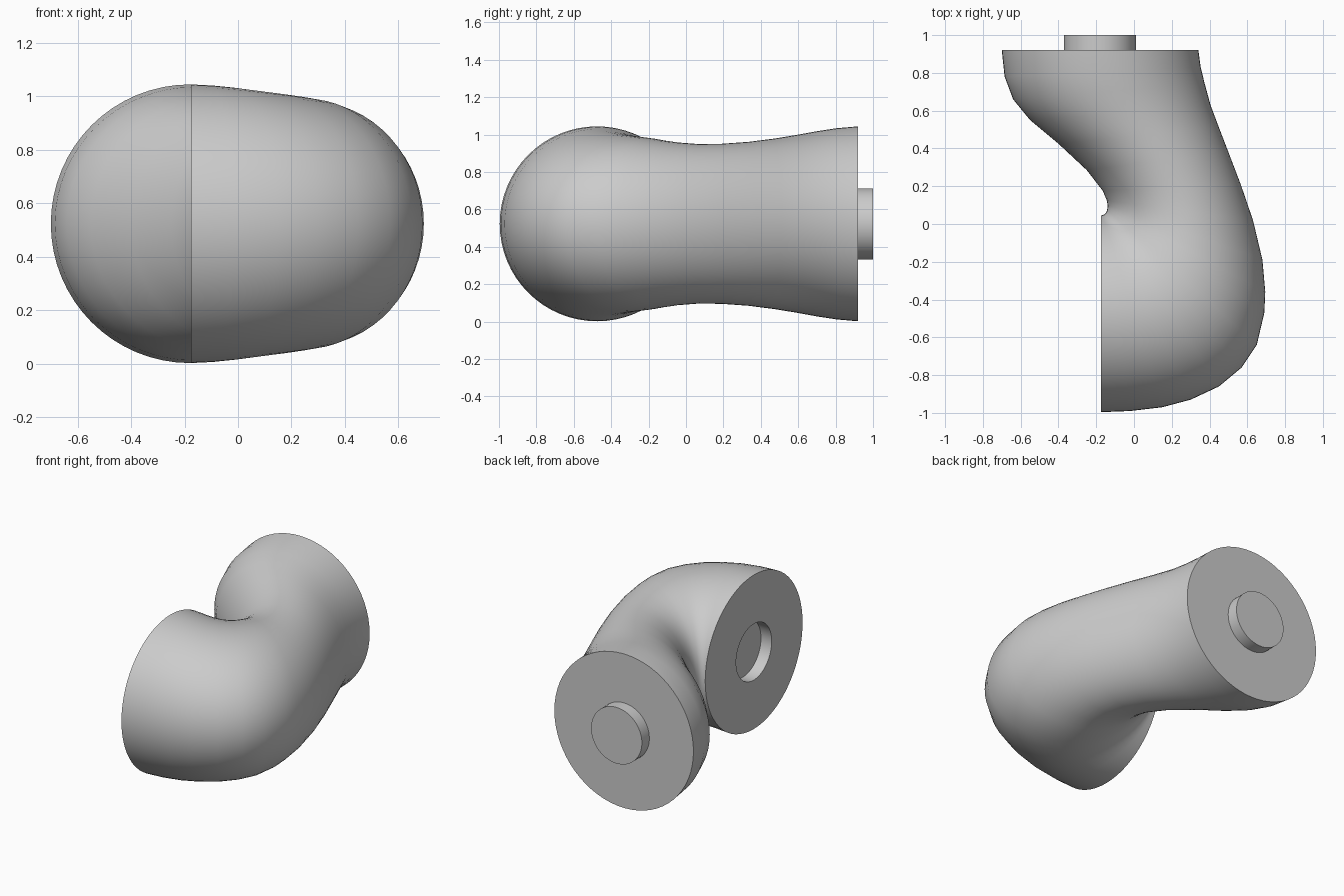
import bpy, bmesh, math
from mathutils import Vector

SEG = 64
ZC = 0.523          # height of the centre line
R, PEG = 0.521, 0.19

# Sections of the bent body: outer x, y, inner x, y, half height
sections = [
    (-0.175, -0.996, -0.175, 0.045, R),
    (-0.02, -0.99, -0.170, 0.046, 0.517),
    (0.15, -0.97, -0.164, 0.048, 0.508),
    (0.30, -0.93, -0.157, 0.051, 0.497),
    (0.45, -0.86, -0.151, 0.057, 0.486),
    (0.57, -0.76, -0.146, 0.064, 0.476),
    (0.65, -0.64, -0.143, 0.073, 0.468),
    (0.69, -0.47, -0.141, 0.082, 0.457),
    (0.695, -0.36, -0.14, 0.091, 0.447),
    (0.68, -0.19, -0.14, 0.102, 0.435),
    (0.63, 0.02, -0.144, 0.125, 0.426),
    (0.565, 0.21, -0.165, 0.175, 0.428),
    (0.50, 0.38, -0.25, 0.285, 0.438),
    (0.45, 0.51, -0.40, 0.425, 0.455),
    (0.405, 0.63, -0.55, 0.55, 0.475),
    (0.375, 0.74, -0.64, 0.66, 0.495),
    (0.353, 0.83, -0.685, 0.78, 0.511),
    (0.341, 0.92, -0.70, 0.92, R),
]

# Socket sunk into the side face, and peg standing on the back face
mid = -0.4755
socket = [(x, mid - PEG, x, mid + PEG, PEG) for x in (-0.095, -0.175)]
peg = [(-0.18 + PEG, y, -0.18 - PEG, y, PEG) for y in (0.92, 1.0)]


def ring(bm, s):
    outer, inner = Vector((s[0], s[1], ZC)), Vector((s[2], s[3], ZC))
    centre, half = (outer + inner) / 2, (outer - inner) / 2
    return [bm.verts.new(centre + half * math.cos(a) + Vector((0, 0, s[4] * math.sin(a))))
            for a in (2 * math.pi * i / SEG for i in range(SEG))]


# Loft socket, body and peg as one closed skin
bm = bmesh.new()
rings = [ring(bm, s) for s in socket + sections + peg]
for a, b in zip(rings, rings[1:]):
    for i in range(SEG):
        j = (i + 1) % SEG
        bm.faces.new((a[i], a[j], b[j], b[i]))
bm.faces.new(rings[0])
bm.faces.new(rings[-1])
bmesh.ops.recalc_face_normals(bm, faces=bm.faces)

mesh = bpy.data.meshes.new("elbow_joint")
bm.to_mesh(mesh)
bm.free()
elbow = bpy.data.objects.new("elbow_joint", mesh)
bpy.context.collection.objects.link(elbow)
bpy.context.view_layer.objects.active = elbow
elbow.select_set(True)
bpy.ops.object.shade_smooth_by_angle(angle=math.radians(40))
